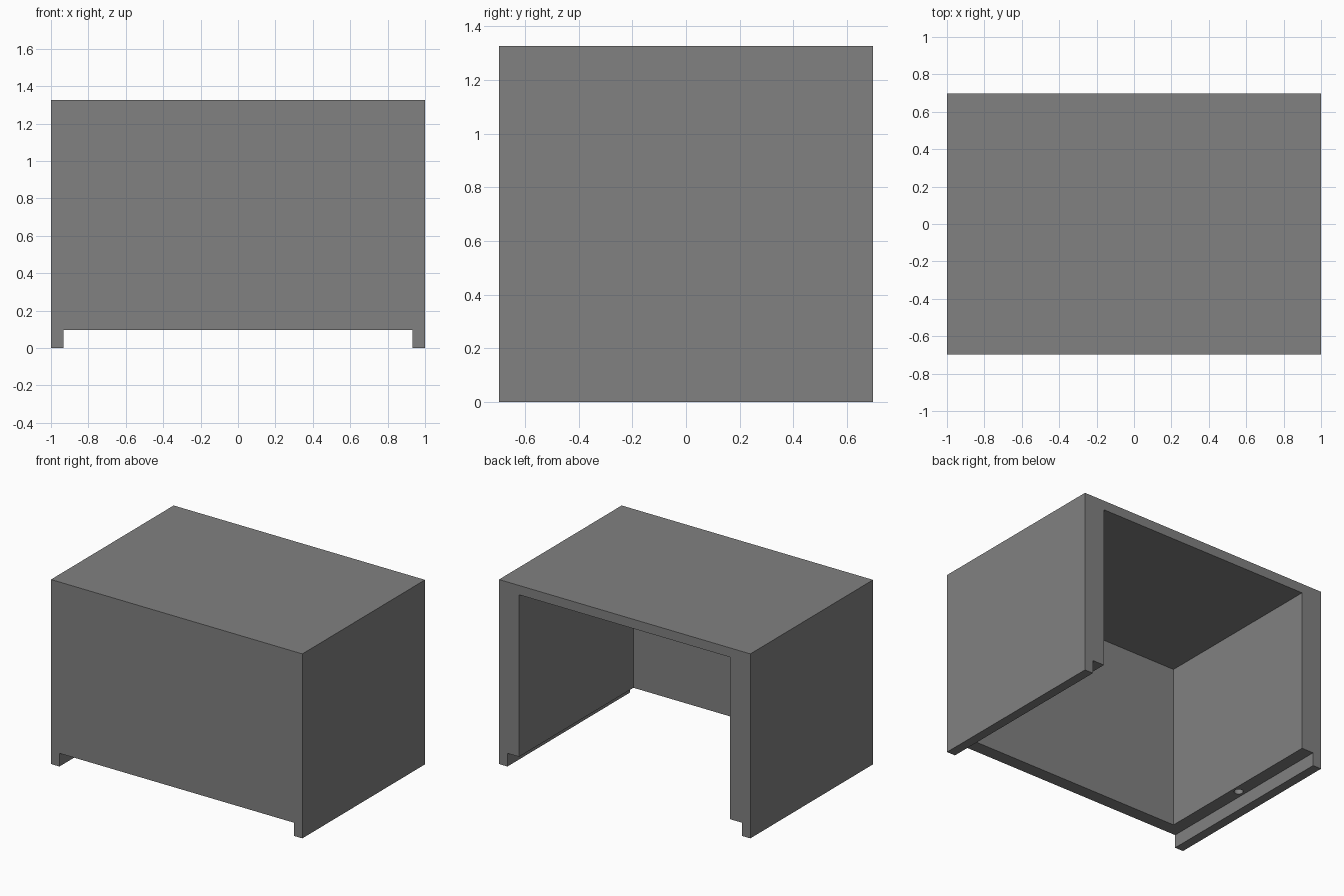
import bpy, bmesh, math
from mathutils import Matrix

if "Cube" in bpy.data.objects:
    bpy.data.objects.remove(bpy.data.objects["Cube"])

W, D, H = 1.0, 0.697, 1.327          # half width, half depth, height
WALL_IN, LIP_IN, STEP = 0.84, 0.933, 0.095
ROOF, FRONT = 1.26, -0.602           # inner roof height, inner face of front panel

grey = bpy.data.materials.new("grey")
grey.diffuse_color = (0.22, 0.22, 0.22, 1)
grey.use_nodes = True
grey.node_tree.nodes["Principled BSDF"].inputs["Base Color"].default_value = grey.diffuse_color


def make(name, bm):
    mesh = bpy.data.meshes.new(name)
    bm.to_mesh(mesh)
    bm.free()
    mesh.materials.append(grey)
    obj = bpy.data.objects.new(name, mesh)
    bpy.context.collection.objects.link(obj)
    return obj


def box(name, lo, hi):
    bm = bmesh.new()
    size = [b - a for a, b in zip(lo, hi)]
    mid = [(a + b) / 2 for a, b in zip(lo, hi)]
    bmesh.ops.create_cube(bm, size=1, matrix=Matrix.Translation(mid) @ Matrix.Diagonal((*size, 1)))
    return make(name, bm)


def cut(target, cutter):
    cutter.hide_render = True
    cutter.hide_set(True)
    mod = target.modifiers.new(cutter.name, 'BOOLEAN')
    mod.operation = 'DIFFERENCE'
    mod.solver = 'EXACT'
    mod.object = cutter


# Outer housing
cover = box("cover", (-W, -D, 0), (W, D, H))

# Inner room, open at the back and below
cut(cover, box("room_cutter", (-WALL_IN, FRONT, -0.2), (WALL_IN, D + 0.2, ROOF)))

# Step along the bottom that leaves a thin lip on each side
cut(cover, box("step_cutter", (-LIP_IN, -D - 0.2, -0.3), (LIP_IN, D + 0.3, STEP)))

# Small peg hole under each side wall
for side, sx in (("left", -1), ("right", 1)):
    bm = bmesh.new()
    bmesh.ops.create_cone(bm, cap_ends=True, segments=24, radius1=0.03, radius2=0.03, depth=0.4,
                          matrix=Matrix.Translation((sx * (WALL_IN + LIP_IN) / 2, 0, 0.2)))
    cut(cover, make(side + "_hole_cutter", bm))
